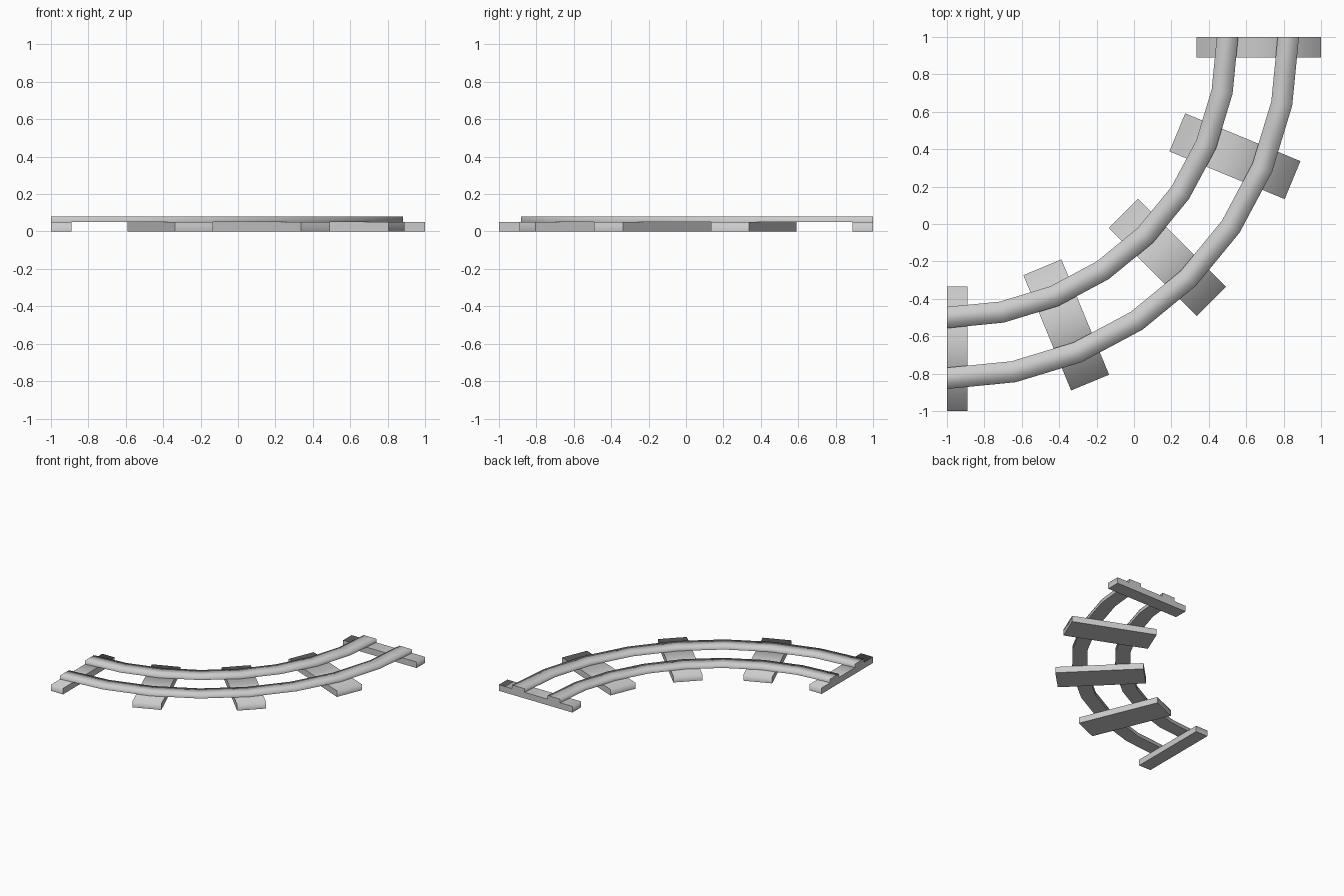
import bpy, bmesh, math

if "Cube" in bpy.data.objects:
    bpy.data.objects.remove(bpy.data.objects["Cube"])

# The quarter-circle track turns around this point
CX, CY = -1.0, 1.0


def polar(r, deg, side=0.0):
    """Point at radius r, angle measured from -y towards +x, shifted sideways."""
    a = math.radians(deg)
    return (CX + r * math.sin(a) + side * math.cos(a),
            CY - r * math.cos(a) + side * math.sin(a))


def make_strip(name, stations, z0, z1):
    """Sweep a rectangular section through (inner, outer) point pairs."""
    bm = bmesh.new()
    rings = [[bm.verts.new((*p, z)) for p, z in
              ((i, z0), (o, z0), (o, z1), (i, z1))] for i, o in stations]
    for a, b in zip(rings, rings[1:]):
        for k in range(4):
            n = (k + 1) % 4
            bm.faces.new((a[k], a[n], b[n], b[k]))
    bm.faces.new(rings[0][::-1])
    bm.faces.new(rings[-1])
    bmesh.ops.recalc_face_normals(bm, faces=bm.faces)
    # soft shading over the top, crisp underside and ends
    for f in bm.faces:
        f.smooth = True
    for r in rings:
        for e in r[0].link_edges[:] + r[1].link_edges[:]:
            if all(abs(v.co.z - z0) < 1e-5 for v in e.verts):
                e.smooth = False
    for r in (rings[0], rings[-1]):
        for k in range(4):
            bm.edges.get((r[k], r[(k + 1) % 4])).smooth = False
    me = bpy.data.meshes.new(name)
    bm.to_mesh(me)
    bm.free()
    ob = bpy.data.objects.new(name, me)
    bpy.context.collection.objects.link(ob)
    return ob


# Rails: eight straight segments each
for name, r0, r1 in (("inner_rail", 1.443, 1.557), ("outer_rail", 1.768, 1.882)):
    make_strip(name, [(polar(r0, i * 11.25), polar(r1, i * 11.25))
                      for i in range(9)], 0.05, 0.08)

# Sleepers: half-width at both ends, full width between
W = 0.11
for i in range(5):
    lo = 0.0 if i == 0 else -W
    hi = 0.0 if i == 4 else W
    make_strip(f"sleeper_{i + 1}",
               [(polar(1.333, i * 22.5, s), polar(2.0, i * 22.5, s))
                for s in (lo, hi)], 0.0, 0.05)
